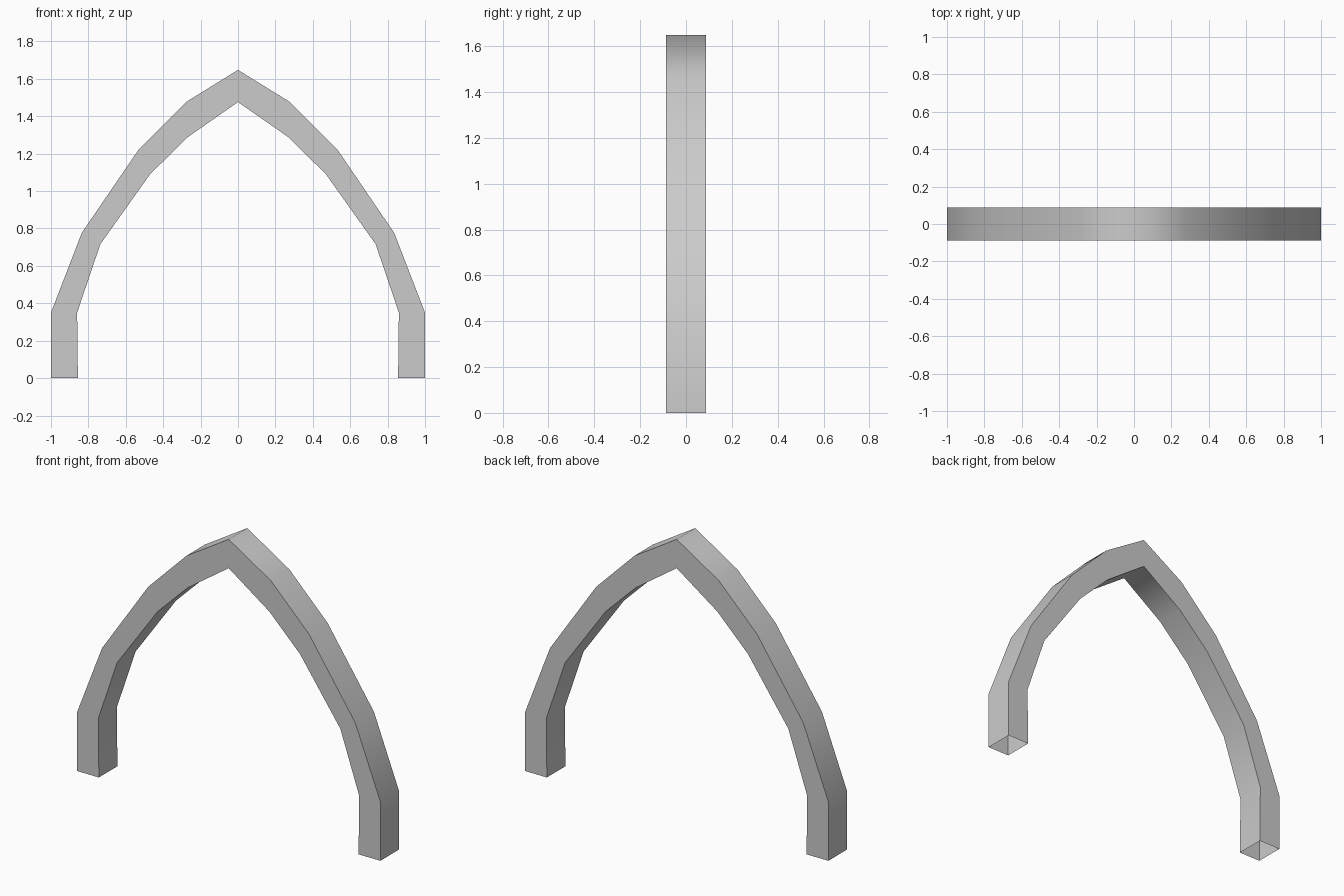
import bpy, bmesh, math

if "Cube" in bpy.data.objects:
    bpy.data.objects.remove(bpy.data.objects["Cube"])

# Right half of the arch, from foot to apex: outer and inner outlines (x, z)
outer = [(1.0, 0), (1.0, 0.35), (0.835, 0.777), (0.53, 1.224), (0.278, 1.476), (0, 1.648)]
inner = [(0.856, 0), (0.86, 0.35), (0.736, 0.716), (0.47, 1.09), (0.268, 1.289), (0, 1.476)]
HALF_DEPTH = 0.0875


def full(points):
    """Mirror a half outline across x = 0."""
    return points + [(-x, z) for x, z in reversed(points[:-1])]


# Pointed arch: a square tube swept through the outline, open at both feet
bm = bmesh.new()
rings = []
for (ox, oz), (ix, iz) in zip(full(outer), full(inner)):
    rings.append([bm.verts.new(p) for p in (
        (ox, -HALF_DEPTH, oz), (ox, HALF_DEPTH, oz),
        (ix, HALF_DEPTH, iz), (ix, -HALF_DEPTH, iz))])
for a, b in zip(rings, rings[1:]):
    for i in range(4):
        j = (i + 1) % 4
        bm.faces.new((a[i], a[j], b[j], b[i]))
bmesh.ops.recalc_face_normals(bm, faces=bm.faces)

mesh = bpy.data.meshes.new("pointed_arch")
bm.to_mesh(mesh)
bm.free()
arch = bpy.data.objects.new("pointed_arch", mesh)
bpy.context.collection.objects.link(arch)

# Smooth along the curve, sharp at the four long edges
bpy.context.view_layer.objects.active = arch
arch.select_set(True)
bpy.ops.object.shade_smooth_by_angle(angle=math.radians(80))
